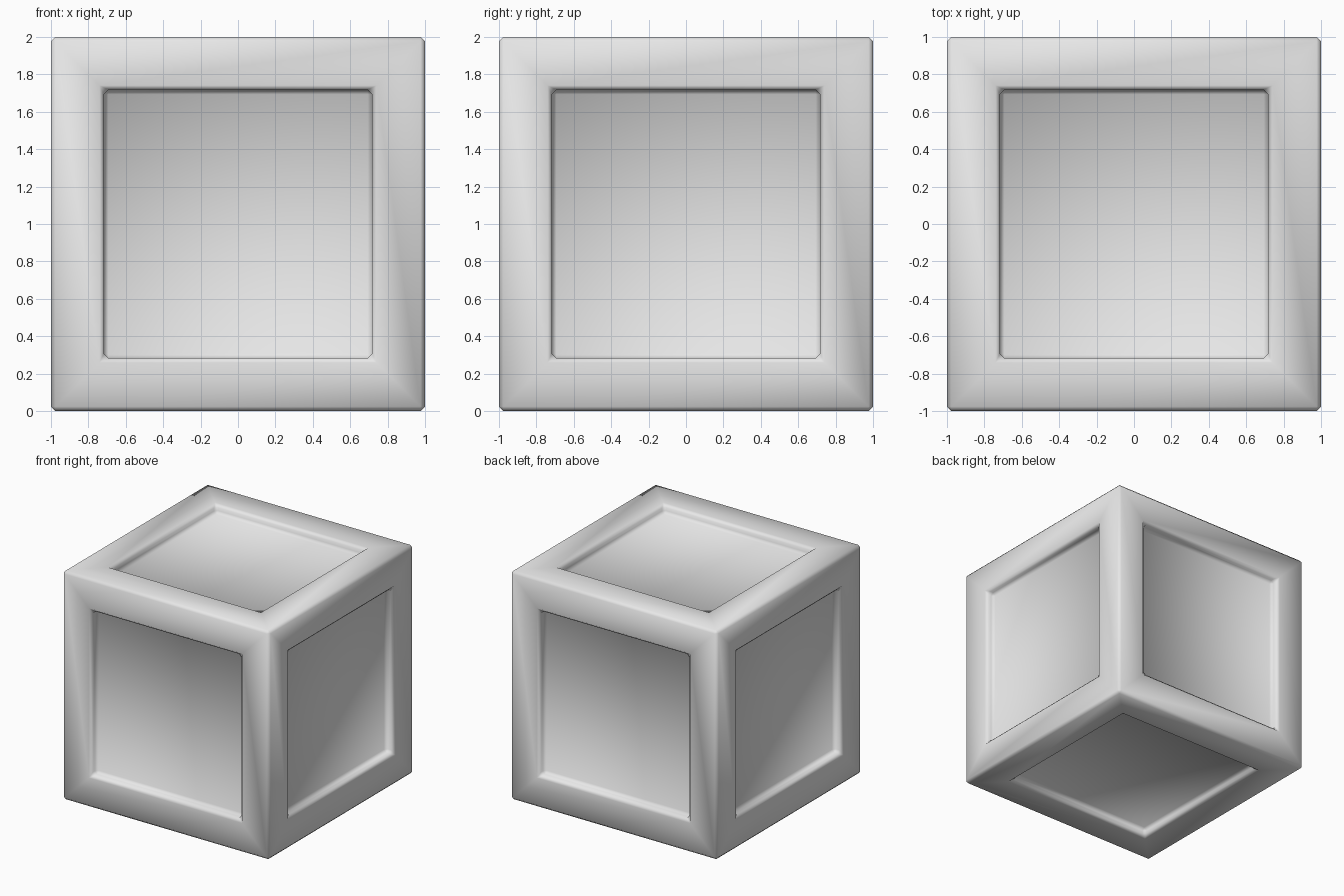
import bpy
import bmesh

default = bpy.data.objects.get("Cube")
if default:
    bpy.data.objects.remove(default, do_unlink=True)

HALF = 1.0      # half the crate's side
PANEL = 0.717   # half the recessed panel's side
DEPTH = 0.075   # recess depth
BEVEL = 0.024   # chamfer on every hard edge

# Plain grey finish
grey = bpy.data.materials.new("light_grey")
grey.use_nodes = True
colour = (0.8, 0.8, 0.8, 1.0)
grey.diffuse_color = colour
grey.node_tree.nodes["Principled BSDF"].inputs["Base Color"].default_value = colour

# Cube body with a square panel sunk into each side
bm = bmesh.new()
bmesh.ops.create_cube(bm, size=2 * HALF)
panels = bm.faces[:]
bmesh.ops.inset_individual(bm, faces=panels, thickness=HALF - PANEL, use_even_offset=True)
for panel in bmesh.ops.extrude_discrete_faces(bm, faces=panels)["faces"]:
    bmesh.ops.translate(bm, verts=panel.verts, vec=-DEPTH * panel.normal)
bmesh.ops.recalc_face_normals(bm, faces=bm.faces)
for face in bm.faces:
    face.smooth = True

mesh = bpy.data.meshes.new("panelled_crate")
bm.to_mesh(mesh)
bm.free()
mesh.materials.append(grey)
crate = bpy.data.objects.new("panelled_crate", mesh)
crate.location.z = HALF
bpy.context.collection.objects.link(crate)

# Chamfer the outer edges and the recess edges
bevel = crate.modifiers.new("edge_chamfer", "BEVEL")
bevel.width = BEVEL
bevel.segments = 1
bevel.limit_method = "ANGLE"
